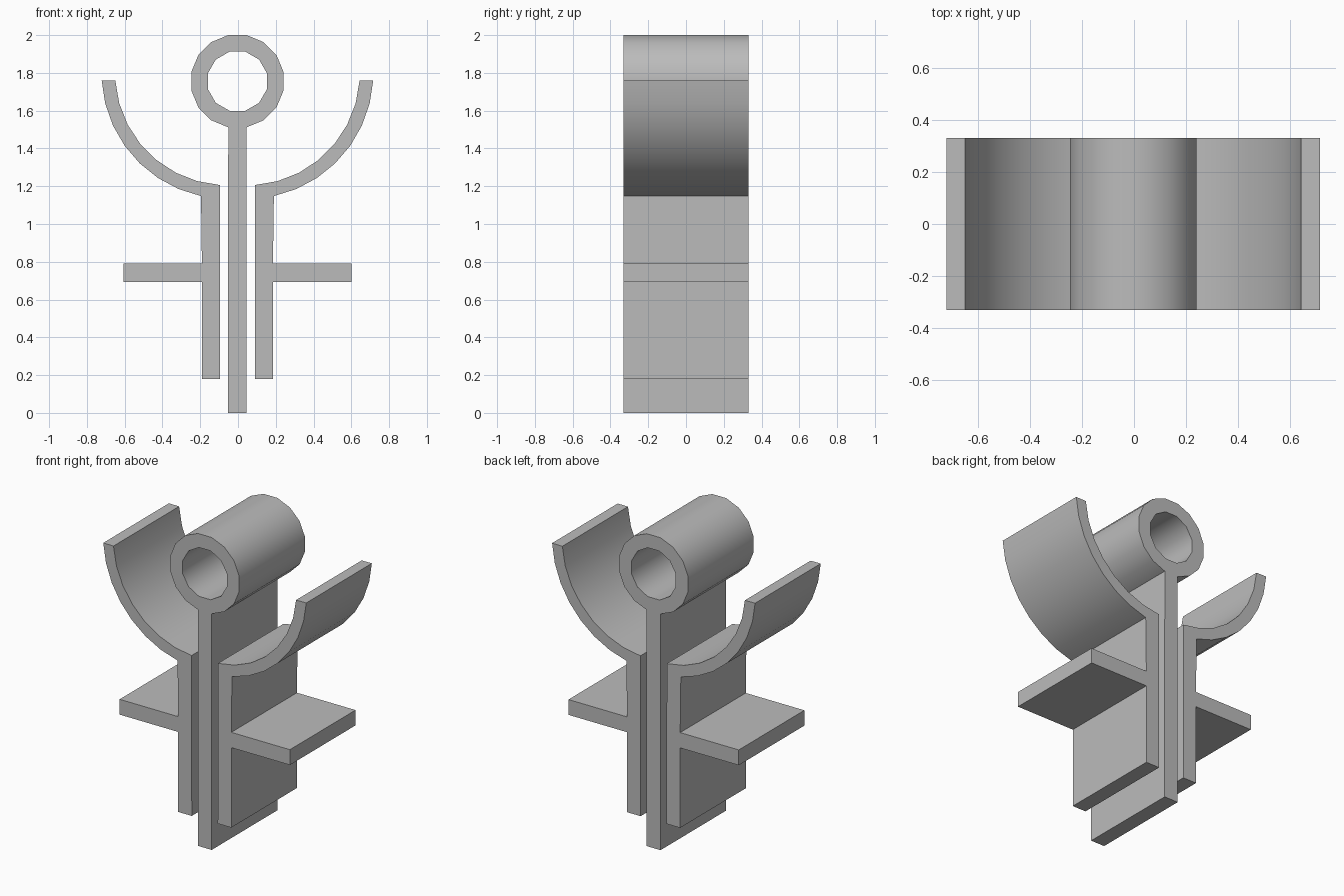
import bpy, bmesh
from math import sin, cos, radians

cube = bpy.data.objects.get("Cube")
if cube:
    bpy.data.objects.remove(cube, do_unlink=True)

DEPTH = 0.664
CX = -0.003  # axis of symmetry

grey = bpy.data.materials.new("plain grey")
grey.use_nodes = True
grey.diffuse_color = (0.5, 0.5, 0.5, 1)
bsdf = next(n for n in grey.node_tree.nodes if n.type == 'BSDF_PRINCIPLED')
bsdf.inputs["Base Color"].default_value = grey.diffuse_color


def arc(x, z, r, start, end, steps):
    """Points on an arc in the xz plane, angles in degrees."""
    angles = [radians(start + (end - start) * i / steps) for i in range(steps + 1)]
    return [(x + r * cos(a), z + r * sin(a)) for a in angles]


def extrude_profile(name, *loops):
    """Fill closed xz loops (later loops are holes) and extrude along y."""
    bm = bmesh.new()
    edges = []
    for loop in loops:
        vs = [bm.verts.new((x + CX, -DEPTH / 2, z)) for x, z in loop]
        edges += [bm.edges.new((a, b)) for a, b in zip(vs, vs[1:] + vs[:1])]
    bmesh.ops.triangle_fill(bm, edges=edges, use_beauty=True)
    ext = bmesh.ops.extrude_face_region(bm, geom=bm.faces[:], use_keep_orig=True)
    moved = [g for g in ext["geom"] if isinstance(g, bmesh.types.BMVert)]
    bmesh.ops.translate(bm, verts=moved, vec=(0, DEPTH, 0))
    bmesh.ops.recalc_face_normals(bm, faces=bm.faces[:])
    mesh = bpy.data.meshes.new(name)
    bm.to_mesh(mesh)
    bm.free()
    mesh.materials.append(grey)
    obj = bpy.data.objects.new(name, mesh)
    bpy.context.collection.objects.link(obj)
    bpy.ops.object.select_all(action='DESELECT')
    obj.select_set(True)
    bpy.context.view_layer.objects.active = obj
    bpy.ops.object.shade_smooth_by_angle(angle=radians(35))
    return obj


# Centre plate running up into the tube
tube = arc(0, 1.756, 0.249, -78.75, 258.75, 15)
bore = arc(0, 1.756, 0.162, 15, 345, 11)
extrude_profile("centre_plate_and_tube", [(-0.049, 0), (0.049, 0)] + tube, bore)

# Side plate with shelf and curved wing, one on each side
outer = arc(0.053, 1.8, 0.667, -77.9, -3.4, 7)
inner = arc(0.053, 1.8, 0.595, -3.9, -86.1, 7)
side = [(0.092, 0.18), (0.188, 0.18), (0.188, 0.692), (0.603, 0.692),
        (0.603, 0.79), (0.188, 0.79)] + outer + inner
for name, s in (("left", 1), ("right", -1)):
    extrude_profile(name + "_side_plate", [(s * x, z) for x, z in side])
